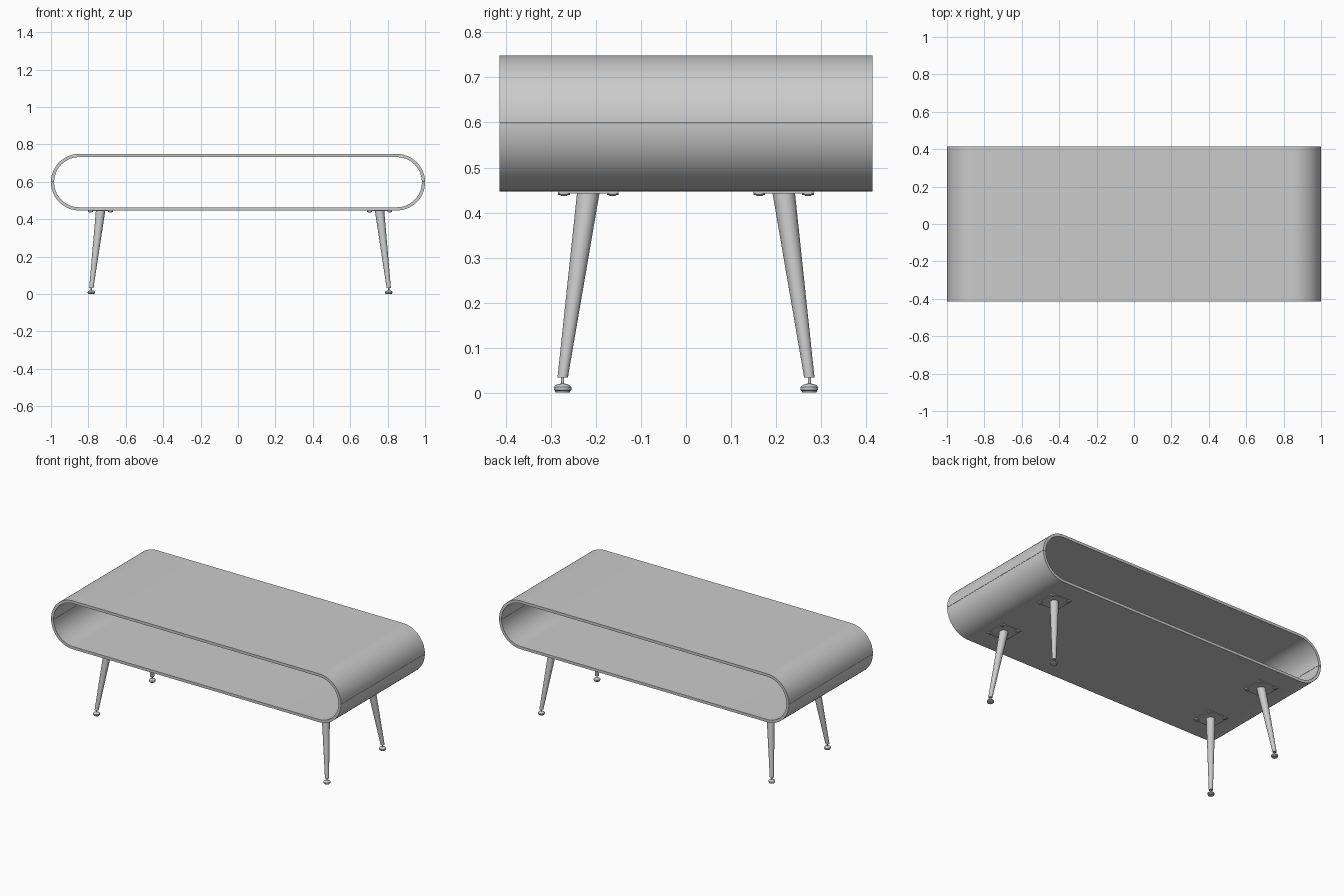
import bpy, bmesh
from math import pi, sin, cos, radians

if "Cube" in bpy.data.objects:
    bpy.data.objects.remove(bpy.data.objects["Cube"])

HX, HY = 1.0, 0.414            # half length and half depth of the shell
Z0, Z1 = 0.447, 0.749          # shell bottom and top
R, T = (Z1 - Z0) / 2, 0.017    # end radius and wall thickness
ZC = (Z0 + Z1) / 2


def finish(name, bm):
    bmesh.ops.recalc_face_normals(bm, faces=bm.faces)
    me = bpy.data.meshes.new(name)
    bm.to_mesh(me)
    bm.free()
    ob = bpy.data.objects.new(name, me)
    bpy.context.collection.objects.link(ob)
    bpy.ops.object.select_all(action='DESELECT')
    ob.select_set(True)
    bpy.context.view_layer.objects.active = ob
    bpy.ops.object.shade_smooth_by_angle(angle=radians(30))
    return ob


def half_profile(r, n=24):
    # half stadium from the right seam over to the left seam
    arc = [(r * cos(pi / 2 * i / n), r * sin(pi / 2 * i / n)) for i in range(n + 1)]
    cx = HX - R
    return [(cx + x, z) for x, z in arc] + [(-cx - x, z) for x, z in reversed(arc)]


def half_shell(name, side):
    bm = bmesh.new()
    gap = 0.0007
    rings = []
    for (ox, oz), (ix, iz) in zip(half_profile(R), half_profile(R - T)):
        rings.append([bm.verts.new((x, y, ZC + side * max(z, gap)))
                      for x, z, y in ((ox, oz, -HY), (ox, oz, HY), (ix, iz, HY), (ix, iz, -HY))])
    for a, b in zip(rings, rings[1:]):
        for i in range(4):
            j = (i + 1) % 4
            bm.faces.new((a[i], a[j], b[j], b[i]))
    bm.faces.new(rings[0])
    bm.faces.new(rings[-1])
    return finish(name, bm)


def loft(bm, sections, n=32):
    # stacked horizontal circles: (x, y, z, radius)
    rings = [[bm.verts.new((x + r * cos(2 * pi * i / n), y + r * sin(2 * pi * i / n), z))
              for i in range(n)] for x, y, z, r in sections]
    for a, b in zip(rings, rings[1:]):
        for i in range(n):
            j = (i + 1) % n
            bm.faces.new((a[i], a[j], b[j], b[i]))
    bm.faces.new(rings[0])
    bm.faces.new(rings[-1])


# rounded open shell in two halves meeting at the end seams
half_shell("upper_shell", 1)
half_shell("lower_shell", -1)

FOOT = [(0.0, 0.016), (0.004, 0.017), (0.006, 0.0195), (0.012, 0.0195),
        (0.016, 0.016), (0.019, 0.010), (0.020, 0.0035), (0.036, 0.0035)]
SCREW = [(0.4365, 0.006), (0.4385, 0.008), (0.4395, 0.013), (0.4435, 0.013)]

for sx, xname in ((-1, "left"), (1, "right")):
    for sy, yname in ((-1, "front"), (1, "back")):
        tag = f"{yname}_{xname}"
        tx, ty = 0.011 + sx * 0.746, sy * 0.217    # leg top
        fx, fy = 0.011 + sx * 0.795, sy * 0.274    # leg bottom

        # splayed tapered leg
        bm = bmesh.new()
        loft(bm, [(fx, fy, 0.033, 0.0115), (tx, ty, 0.444, 0.025)])
        finish(tag + "_leg", bm)

        # levelling foot with stem
        bm = bmesh.new()
        loft(bm, [(fx, fy, z, r) for z, r in FOOT])
        finish(tag + "_foot", bm)

        # mounting plate
        bm = bmesh.new()
        bmesh.ops.create_cube(bm, size=1)
        bmesh.ops.scale(bm, vec=(0.134, 0.134, 0.005), verts=bm.verts)
        bmesh.ops.translate(bm, vec=(tx, ty, 0.4452), verts=bm.verts)
        finish(tag + "_plate", bm)

        # four screws at the plate corners
        bm = bmesh.new()
        for dx in (-0.054, 0.054):
            for dy in (-0.054, 0.054):
                loft(bm, [(tx + dx, ty + dy, z, r) for z, r in SCREW], 20)
        finish(tag + "_screws", bm)
